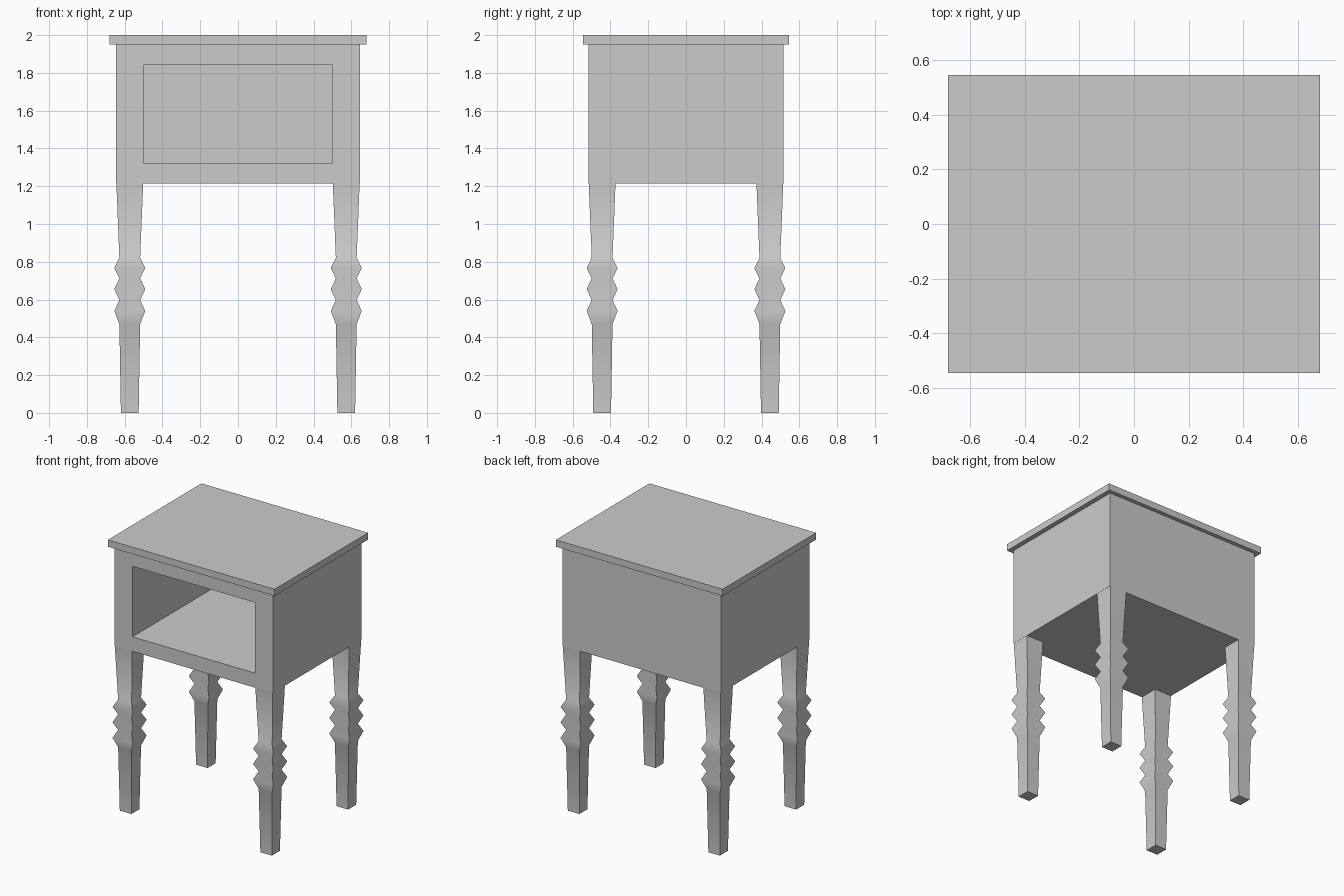
import bpy, bmesh

if "Cube" in bpy.data.objects:
    bpy.data.objects.remove(bpy.data.objects["Cube"])


def box(name, lo, hi):
    bpy.ops.mesh.primitive_cube_add(
        size=1, location=[(a + b) / 2 for a, b in zip(lo, hi)])
    ob = bpy.context.object
    ob.name = name
    ob.scale = [b - a for a, b in zip(lo, hi)]
    bpy.ops.object.transform_apply(location=False, rotation=False, scale=True)
    return ob


def square_leg(name, cx, cy, profile):
    """Stack square rings of (z, half width) into a closed-bottom leg."""
    bm = bmesh.new()
    rings = [[bm.verts.new((sx * w, sy * w, z))
              for sx, sy in ((-1, -1), (1, -1), (1, 1), (-1, 1))]
             for z, w in profile]
    for low, up in zip(rings, rings[1:]):
        for i in range(4):
            j = (i + 1) % 4
            bm.faces.new((low[i], low[j], up[j], up[i]))
    bm.faces.new(rings[0][::-1])
    mesh = bpy.data.meshes.new(name)
    bm.to_mesh(mesh)
    bm.free()
    ob = bpy.data.objects.new(name, mesh)
    ob.location = (cx, cy, 0)
    bpy.context.collection.objects.link(ob)
    # soften the notch creases, keep the four corners sharp
    bpy.ops.object.select_all(action='DESELECT')
    ob.select_set(True)
    bpy.context.view_layer.objects.active = ob
    bpy.ops.object.shade_smooth_by_angle(angle=1.13)
    return ob


# Table top
box("table_top", (-0.68, -0.545, 1.95), (0.68, 0.545, 2.0))

# Cabinet with open drawer compartment
cabinet = box("cabinet", (-0.645, -0.515, 1.215), (0.645, 0.515, 1.95))
cutter = box("compartment_cutter", (-0.5, -0.7, 1.322), (0.5, 0.42, 1.842))
cutter.hide_render = True
cutter.hide_set(True)
cut = cabinet.modifiers.new("compartment", 'BOOLEAN')
cut.operation = 'DIFFERENCE'
cut.solver = 'EXACT'
cut.object = cutter

# Tapered legs with three pointed rings
leg_profile = [(0, 0.047), (0.47, 0.055), (0.54, 0.082), (0.597, 0.055),
               (0.655, 0.082), (0.712, 0.055), (0.767, 0.082),
               (0.82, 0.055), (1.215, 0.071)]
for side, sx in (("left", -1), ("right", 1)):
    for end, sy in (("front", -1), ("back", 1)):
        square_leg(f"{end}_{side}_leg", sx * 0.573, sy * 0.444, leg_profile)
